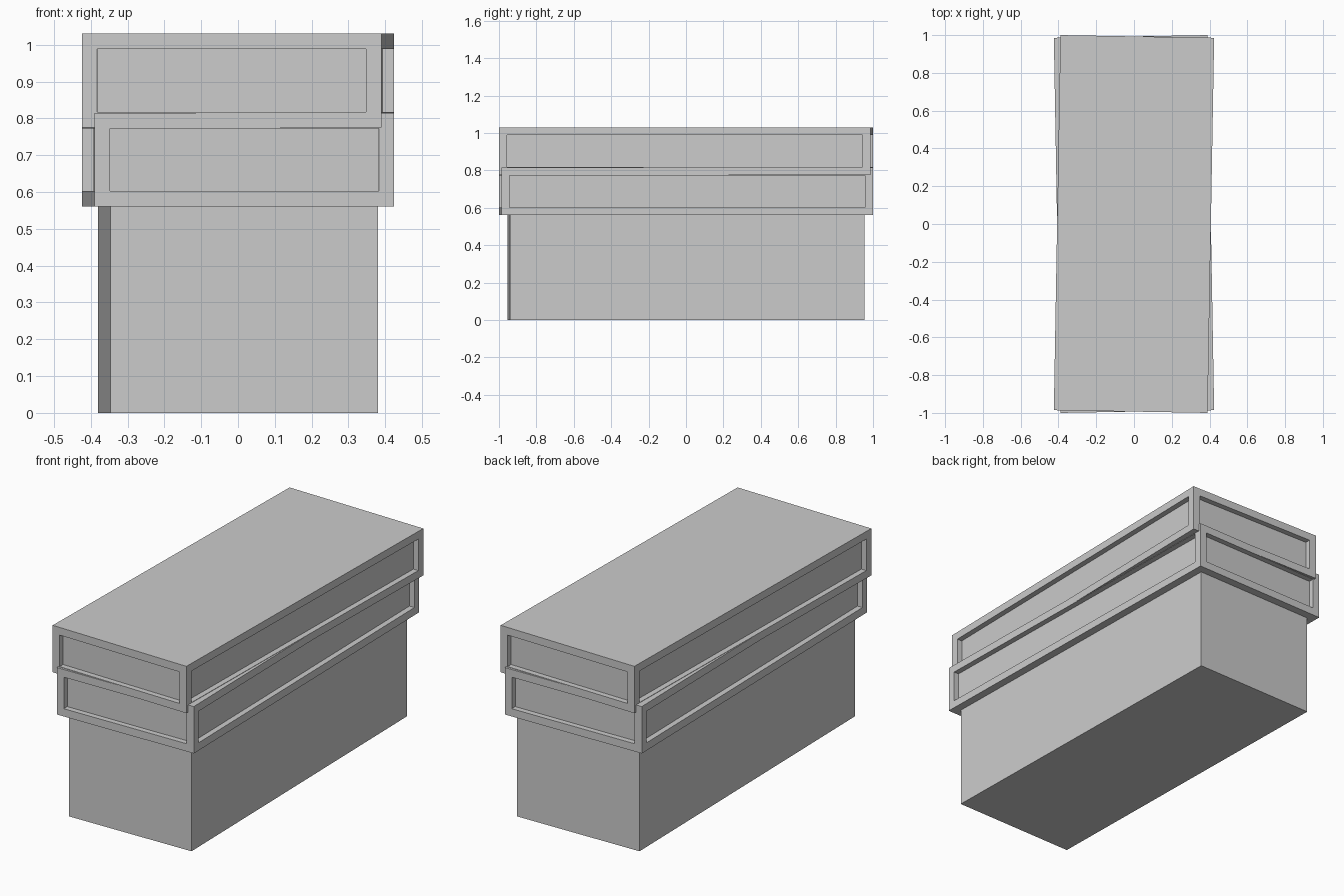
import bpy, bmesh, math
from mathutils import Matrix

if "Cube" in bpy.data.objects:
    bpy.data.objects.remove(bpy.data.objects["Cube"])


def block(name, width, length, z0, z1, turn, panels=False):
    bm = bmesh.new()
    bmesh.ops.create_cube(bm, size=1.0)
    bmesh.ops.scale(bm, vec=(width, length, z1 - z0), verts=bm.verts)
    if panels:
        # framed recess on each of the four sides
        bm.normal_update()
        sides = [f for f in bm.faces if abs(f.normal.z) < 0.5]
        bmesh.ops.inset_individual(bm, faces=sides, thickness=0.042, use_even_offset=True)
        for f in sides:
            bmesh.ops.translate(bm, vec=f.normal * -0.0001, verts=f.verts)
            ext = bmesh.ops.extrude_discrete_faces(bm, faces=[f])["faces"][0]
            ext.normal_update()
            bmesh.ops.translate(bm, vec=ext.normal * -0.03, verts=ext.verts)
    bmesh.ops.transform(bm, verts=bm.verts,
                        matrix=Matrix.Translation((0, 0, (z0 + z1) / 2))
                        @ Matrix.Rotation(math.radians(turn), 4, 'Z'))
    mesh = bpy.data.meshes.new(name)
    bm.to_mesh(mesh)
    bm.free()
    obj = bpy.data.objects.new(name, mesh)
    bpy.context.collection.objects.link(obj)
    return obj


# Plain base
block("base", 0.727, 1.897, 0.0, 0.56, 1.0)
# Two overlapping panelled slabs, twisted in opposite directions
block("lower_slab", 0.814, 1.986, 0.56, 0.815, 1.0, True)
block("upper_slab", 0.814, 1.986, 0.775, 1.03, -1.0, True)
